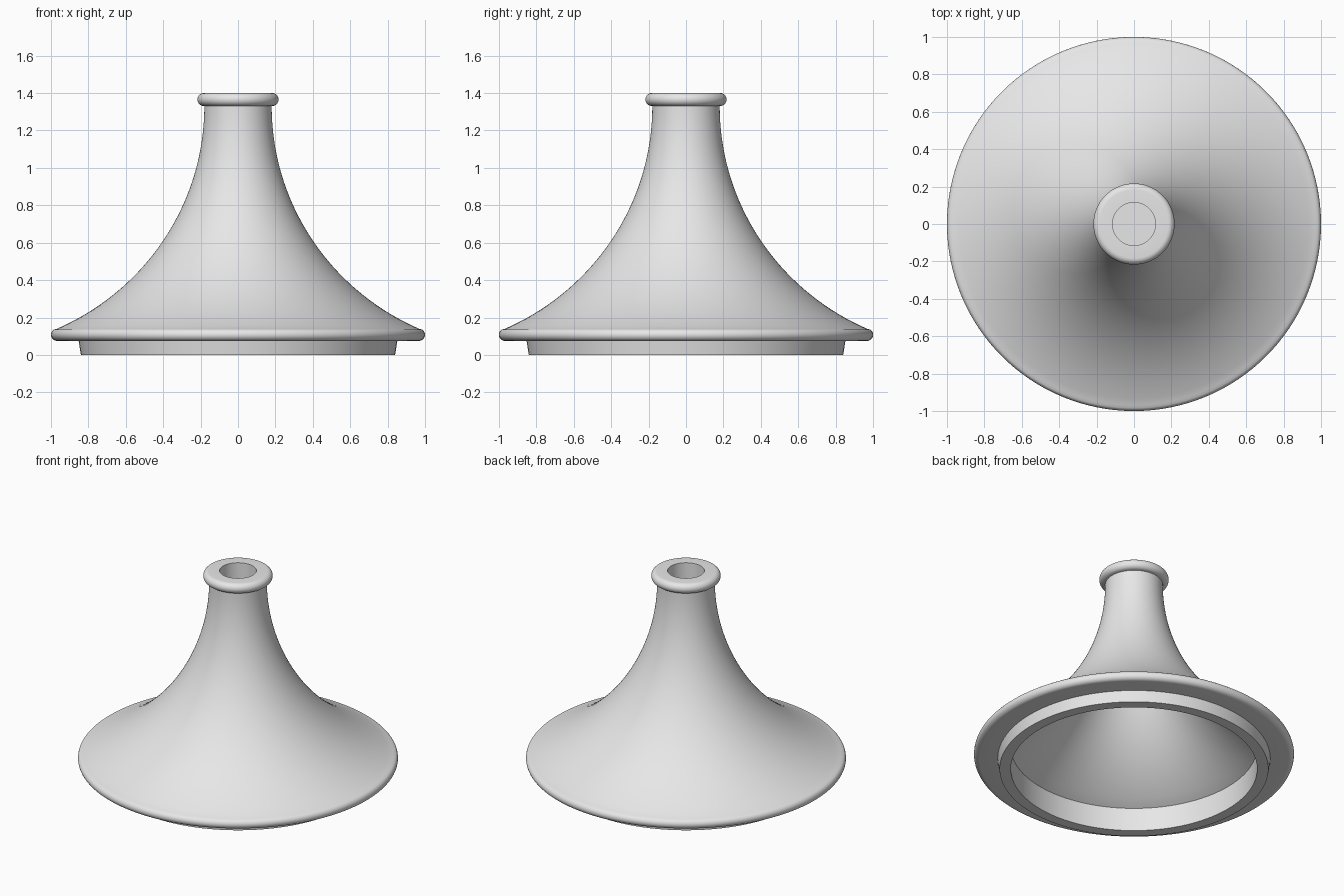
import bpy, bmesh, math

if "Cube" in bpy.data.objects:
    bpy.data.objects.remove(bpy.data.objects["Cube"])

SEG = 128

clay = bpy.data.materials.new("grey clay")
clay.diffuse_color = (0.8, 0.8, 0.8, 1)
clay.use_nodes = True
clay.node_tree.nodes["Principled BSDF"].inputs["Base Color"].default_value = clay.diffuse_color


def lathe(name, profile):
    """Spin an (r, z) profile that starts and ends on the axis."""
    bm = bmesh.new()
    verts = [bm.verts.new((r, 0, z)) for r, z in profile]
    edges = [bm.edges.new(pair) for pair in zip(verts, verts[1:])]
    bmesh.ops.spin(bm, geom=verts + edges, cent=(0, 0, 0), axis=(0, 0, 1),
                   angle=math.tau, steps=SEG, use_merge=True)
    bmesh.ops.remove_doubles(bm, verts=bm.verts, dist=1e-5)
    bmesh.ops.recalc_face_normals(bm, faces=bm.faces)
    mesh = bpy.data.meshes.new(name)
    bm.to_mesh(mesh)
    bm.free()
    mesh.materials.append(clay)
    ob = bpy.data.objects.new(name, mesh)
    bpy.context.collection.objects.link(ob)
    bpy.context.view_layer.objects.active = ob
    ob.select_set(True)
    bpy.ops.object.shade_smooth_by_angle(angle=math.radians(32))
    ob.select_set(False)
    return ob


def flare(t, offset=0.0):
    """Flared elliptical wall, t in radians down from the neck."""
    a, b = 1.32, 1.30
    r, z = 0.18 + a * (1 - math.cos(t)), 1.33 - b * math.sin(t)
    nx, nz = b * math.cos(t), a * math.sin(t)
    n = math.hypot(nx, nz)
    return r - offset * nx / n, z - offset * nz / n


def arc(cr, cz, rad_r, rad_z, start, end, n=10):
    angles = [math.radians(start + (end - start) * i / n) for i in range(n + 1)]
    return [(cr + rad_r * math.cos(a), cz + rad_z * math.sin(a)) for a in angles]


T_RIM = math.asin(1.19 / 1.30)   # outer wall meets the rim
T_IN = math.asin(1.09 / 1.30)    # inner wall meets the foot band
T_TOP = 0.18                     # top of the cavity

profile = [(0, 1.20), (0.115, 1.20), (0.115, 1.40)]            # blind hole in the knob
profile += arc(0.183, 1.3655, 0.034, 0.0345, 90, -90, 14)      # rolled collar
profile += [flare(T_RIM * i / 40) for i in range(41)]          # flared outer wall
profile += arc(0.966, 0.108, 0.034, 0.033, 58, -90, 12)        # rounded rim
profile += [(0.852, 0.075), (0.84, 0.0), (0.77, 0.0)]          # locating foot
profile += [(0.77, 0.16)]                                      # foot inner band
inner = [flare(T_IN + (T_TOP - T_IN) * i / 32, 0.075) for i in range(33)]
profile += [p for p in inner if p[0] < 0.755]                  # hollow inside
profile += [(0, inner[-1][1])]

lathe("flared_lid", profile)
